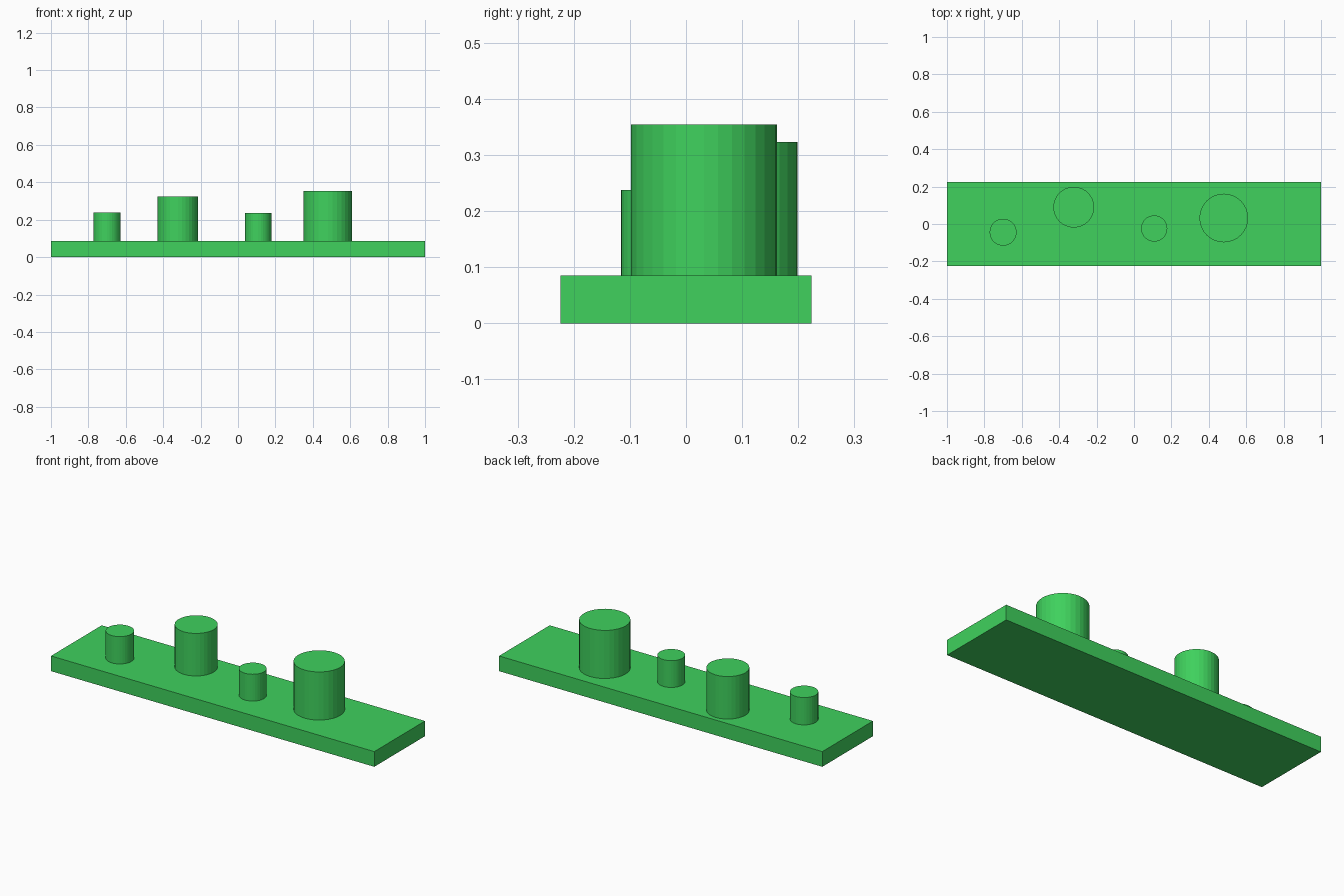
import bpy

if "Cube" in bpy.data.objects:
    bpy.data.objects.remove(bpy.data.objects["Cube"], do_unlink=True)

# Single green material
green = bpy.data.materials.new("green")
green.use_nodes = True
colour = (0.05, 0.64, 0.11, 1)
green.diffuse_color = colour
green.node_tree.nodes["Principled BSDF"].inputs["Base Color"].default_value = colour

BASE_TOP = 0.085


def finish(name):
    obj = bpy.context.object
    obj.name = name
    obj.data.materials.append(green)
    return obj


def peg(name, x, y, radius, top):
    """Flat-shaded round peg standing on the base slab."""
    height = top - BASE_TOP
    bpy.ops.mesh.primitive_cylinder_add(
        vertices=32, radius=radius, depth=height,
        location=(x, y, BASE_TOP + height / 2))
    return finish(name)


# Base slab
bpy.ops.mesh.primitive_cube_add(size=1, location=(0, 0, BASE_TOP / 2))
base = finish("base_slab")
base.scale = (2, 0.448, BASE_TOP)
bpy.ops.object.transform_apply(location=False, rotation=False, scale=True)

# Pegs, from the model's right to its left
peg("small_peg_right", -0.70, -0.044, 0.072, 0.238)
peg("medium_peg", -0.322, 0.09, 0.109, 0.323)
peg("small_peg_middle", 0.108, -0.024, 0.07, 0.235)
peg("large_peg", 0.48, 0.032, 0.13, 0.354)
